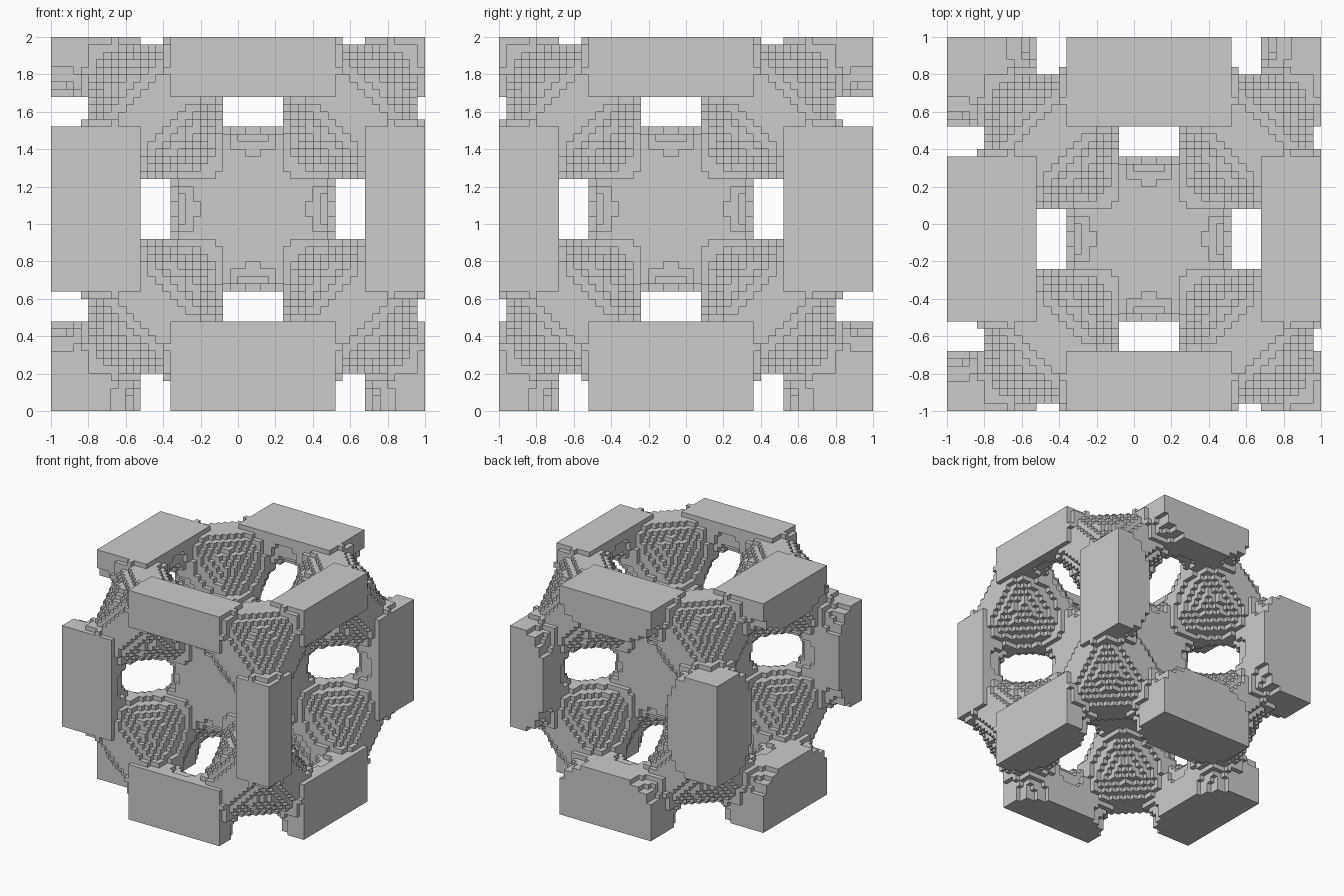
import bpy
import bmesh
from math import cos, pi

if "Cube" in bpy.data.objects:
    bpy.data.objects.remove(bpy.data.objects["Cube"])

N = 50                        # blocks per side
S = 2.0 / N                   # block size
HALF = 1.06                   # half period of the lattice
CENTRE = (0.08, -0.08, 1.08)  # middle of the central cell
ORIGIN = (-1.0, -1.0, 0.0)


def waves(axis):
    """Cosine and double-angle cosine at every block centre on one axis."""
    out = []
    for i in range(N):
        a = pi * (ORIGIN[axis] + (i + 0.5) * S - CENTRE[axis]) / HALF
        out.append((cos(a), cos(2 * a)))
    return out


WX, WY, WZ = waves(0), waves(1), waves(2)


def is_solid(i, j, k):
    """Cube-like cells joined at their corners by rounded knots."""
    (cx, qx), (cy, qy), (cz, qz) = WX[i], WY[j], WZ[k]
    return 4 * cx * cy * cz + qx * qy + qy * qz + qz * qx > 0


solid = {(i, j, k) for i in range(N) for j in range(N) for k in range(N)
         if is_solid(i, j, k)}

# Skin of the blocks: one quad wherever a block meets empty space
bm = bmesh.new()
corners = {}


def corner(p):
    if p not in corners:
        corners[p] = bm.verts.new([ORIGIN[a] + p[a] * S for a in range(3)])
    return corners[p]


for cell in sorted(solid):
    for a in range(3):
        b, c = (a + 1) % 3, (a + 2) % 3
        for side in (0, 1):
            near = list(cell)
            near[a] += 2 * side - 1
            if tuple(near) in solid:
                continue
            quad = []
            for db, dc in ((0, 0), (1, 0), (1, 1), (0, 1)):
                p = list(cell)
                p[a] += side
                p[b] += db
                p[c] += dc
                quad.append(corner(tuple(p)))
            bm.faces.new(quad if side else quad[::-1])

mesh = bpy.data.meshes.new("block_lattice")
bm.to_mesh(mesh)
bm.free()
lattice = bpy.data.objects.new("block_lattice", mesh)
bpy.context.collection.objects.link(lattice)
